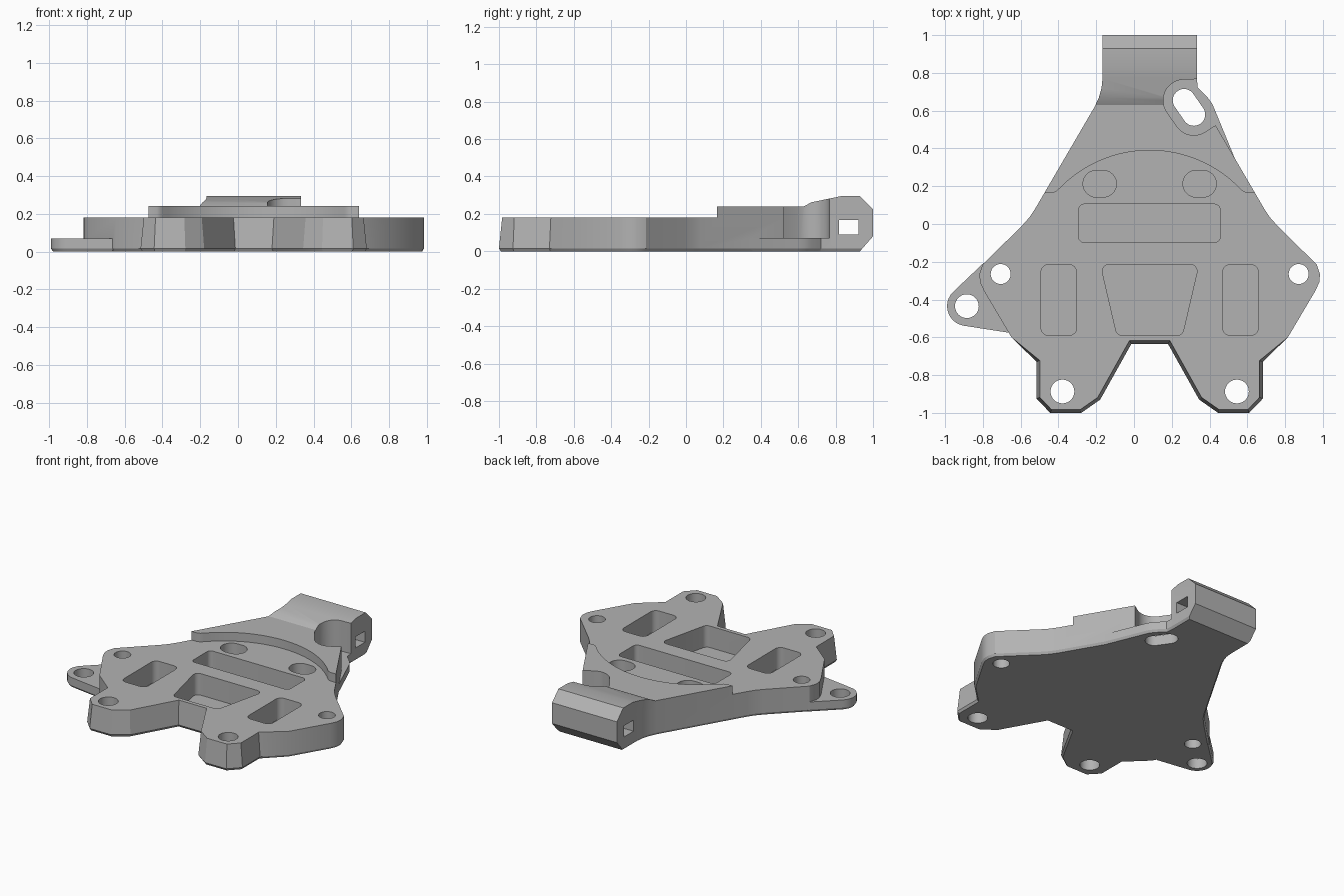
import bpy, bmesh, math
from mathutils import Vector
from mathutils.geometry import convex_hull_2d

cube = bpy.data.objects.get("Cube")
if cube:
    bpy.data.objects.remove(cube)

grey = bpy.data.materials.new("plain_grey")
grey.use_nodes = True
grey.diffuse_color = (0.45, 0.45, 0.45, 1)
grey.node_tree.nodes["Principled BSDF"].inputs["Base Color"].default_value = grey.diffuse_color

MID = 0.083  # mirror line of the plate


def flip(p):
    return (2 * MID - p[0],) + tuple(p[1:])


def loft(name, rings):
    """Closed solid through matching rings of 3D points."""
    bm = bmesh.new()
    loops = [[bm.verts.new(p) for p in ring] for ring in rings]
    n = len(loops[0])
    for a, b in zip(loops, loops[1:]):
        for i in range(n):
            j = (i + 1) % n
            bm.faces.new((a[i], a[j], b[j], b[i]))
    bm.faces.new(loops[0])
    bm.faces.new(loops[-1])
    bmesh.ops.recalc_face_normals(bm, faces=bm.faces)
    mesh = bpy.data.meshes.new(name)
    bm.to_mesh(mesh)
    bm.free()
    mesh.materials.append(grey)
    obj = bpy.data.objects.new(name, mesh)
    bpy.context.collection.objects.link(obj)
    return obj


def prism(name, pts, lo, hi, along_x=False):
    if along_x:
        return loft(name, [[(h, u, v) for u, v in pts] for h in (lo, hi)])
    return loft(name, [[(u, v, h) for u, v in pts] for h in (lo, hi)])


def hull(circles, steps=32):
    """Outline wrapped around circles given as (x, y, radius)."""
    pts = []
    for x, y, r in circles:
        for k in range(steps if r else 1):
            a = math.tau * k / steps
            pts.append((x + r * math.cos(a), y + r * math.sin(a)))
    return [pts[i] for i in convex_hull_2d(pts)]


def inset(pts, amount):
    """Mitred inset of a counter-clockwise outline, amount given per point."""
    out = []
    for i, p in enumerate(pts):
        p, a, b = Vector(p), Vector(pts[i - 1]), Vector(pts[(i + 1) % len(pts)])
        n1, n2 = (p - a).normalized(), (b - p).normalized()
        n1, n2 = Vector((-n1.y, n1.x)), Vector((-n2.y, n2.x))
        out.append(p + (n1 + n2) / (1 + n1.dot(n2)) * amount(p))
    return out


def combine(obj, tool, operation):
    mod = obj.modifiers.new(operation.lower(), "BOOLEAN")
    mod.operation, mod.object, mod.solver = operation, tool, "EXACT"
    bpy.context.view_layer.objects.active = obj
    bpy.ops.object.modifier_apply(modifier=mod.name)
    bpy.data.objects.remove(tool)


# Plate outline: one half, mirrored
half = [(0.18, -0.635), (0.345, -0.93), (0.445, -1.0), (0.61, -1.0), (0.682, -0.925),
        (0.682, -0.73), (0.815, -0.60), (0.96, -0.355), (0.981, -0.31), (0.985, -0.265),
        (0.968, -0.215), (0.76, -0.01), (0.72, 0.035), (0.69, 0.08), (0.375, 0.62),
        (0.352, 0.67), (0.338, 0.72), (0.333, 0.77), (0.333, 1.0)]
outline = half + [flip(p) for p in reversed(half)]


def draft(p):
    return 0.017 if p.y < -0.62 else 0


under, drafted = inset(outline, lambda p: 0.01), inset(outline, draft)
plate = loft("mounting_plate", [[(x, y, z) for x, y in ring] for ring, z in
             ((under, 0), (outline, 0.016), (drafted, 0.18), (drafted, 0.33))])

# Side profile: raised deck, ramp and bevelled clip block
side = [(-1.2, -0.091), (0.85, -0.091), (1.02, 0.103), (1.02, 0.205), (0.93, 0.295),
        (0.83, 0.295), (0.67, 0.262), (0.63, 0.24), (-1.2, 0.24)]
combine(plate, prism("side_profile", side, -1.3, 1.3, True), "INTERSECT")

# Lower deck in front of the arched step
R, CY = 0.665, -0.275
arc = []
for k in range(33):
    a = math.radians(136 - 92 * k / 32)
    arc.append((MID + R * math.cos(a), CY + R * math.sin(a)))
tip = [(-1.2, 0.165), (-0.43, 0.165), (-0.412, 0.172)]
lower = tip + arc + [flip(p) for p in reversed(tip)] + [(1.4, -1.2), (-1.2, -1.2)]
combine(plate, prism("lower_deck_cut", lower, 0.18, 0.5), "DIFFERENCE")

# Recess beside the clip, with a thin slotted lug in it
slot = [(0.265, 0.655), (0.317, 0.58)]
recess = hull([(x, y, 0.11) for x, y in slot] + [(0.6, 0.775, 0), (0.6, 0.63, 0)])
combine(plate, prism("recess_cut", recess, 0.07, 0.5), "DIFFERENCE")


def tab(name, pts):
    small = inset(pts, lambda p: 0.01)
    return loft(name, [[(x, y, z) for x, y in ring] for ring, z in
                       ((small, 0), (pts, 0.016), (pts, 0.07))])


lug = [(0.1, 0.4), (0.535, 0.345), (0.43, 0.6), (0.415, 0.635), (0.39, 0.67), (0.325, 0.735), (0.1, 0.7)]
combine(plate, tab("slotted_lug", lug), "UNION")

# Side ear
ear = hull([(-0.885, -0.435, 0.105), (-0.66, -0.576, 0), (-0.55, -0.3, 0), (-0.795, -0.205, 0)])
combine(plate, tab("side_ear", ear), "UNION")

# Through holes
holes = [[(x, y, 0.06) for x, y in slot], [(-0.885, -0.435, 0.063)]]
for hole in ((0.872, -0.265, 0.053), (0.545, -0.887, 0.063)):
    holes += [[hole], [flip(hole)]]
for hole in holes:
    combine(plate, prism("hole_cut", hull(hole), -0.1, 0.5), "DIFFERENCE")

# Blind pockets, as outlines around corner circles
side_pocket = [(x, y, 0.04) for x in (0.51, 0.618) for y in (-0.55, -0.255)]
oval = [(0.33, 0.213, 0.071), (0.365, 0.213, 0.071)]
pockets = [
    [(x, y, 0.03) for x in (-0.263, 0.426) for y in (-0.068, 0.075)],
    [(-0.133, -0.25, 0.035), (0.299, -0.25, 0.035), (0.228, -0.555, 0.035), (-0.062, -0.555, 0.035)],
    side_pocket, [flip(c) for c in side_pocket],
    oval, [flip(c) for c in oval],
]
for pocket in pockets:
    combine(plate, prism("pocket_cut", hull(pocket), 0.03, 0.5), "DIFFERENCE")

# Square pin channel across the clip block
channel = [(0.817, 0.09), (0.922, 0.09), (0.922, 0.167), (0.817, 0.167)]
combine(plate, prism("channel_cut", channel, -0.5, 0.6, True), "DIFFERENCE")

bpy.ops.object.select_all(action="DESELECT")
plate.select_set(True)
bpy.context.view_layer.objects.active = plate
bpy.ops.object.shade_smooth_by_angle(angle=math.radians(25))
